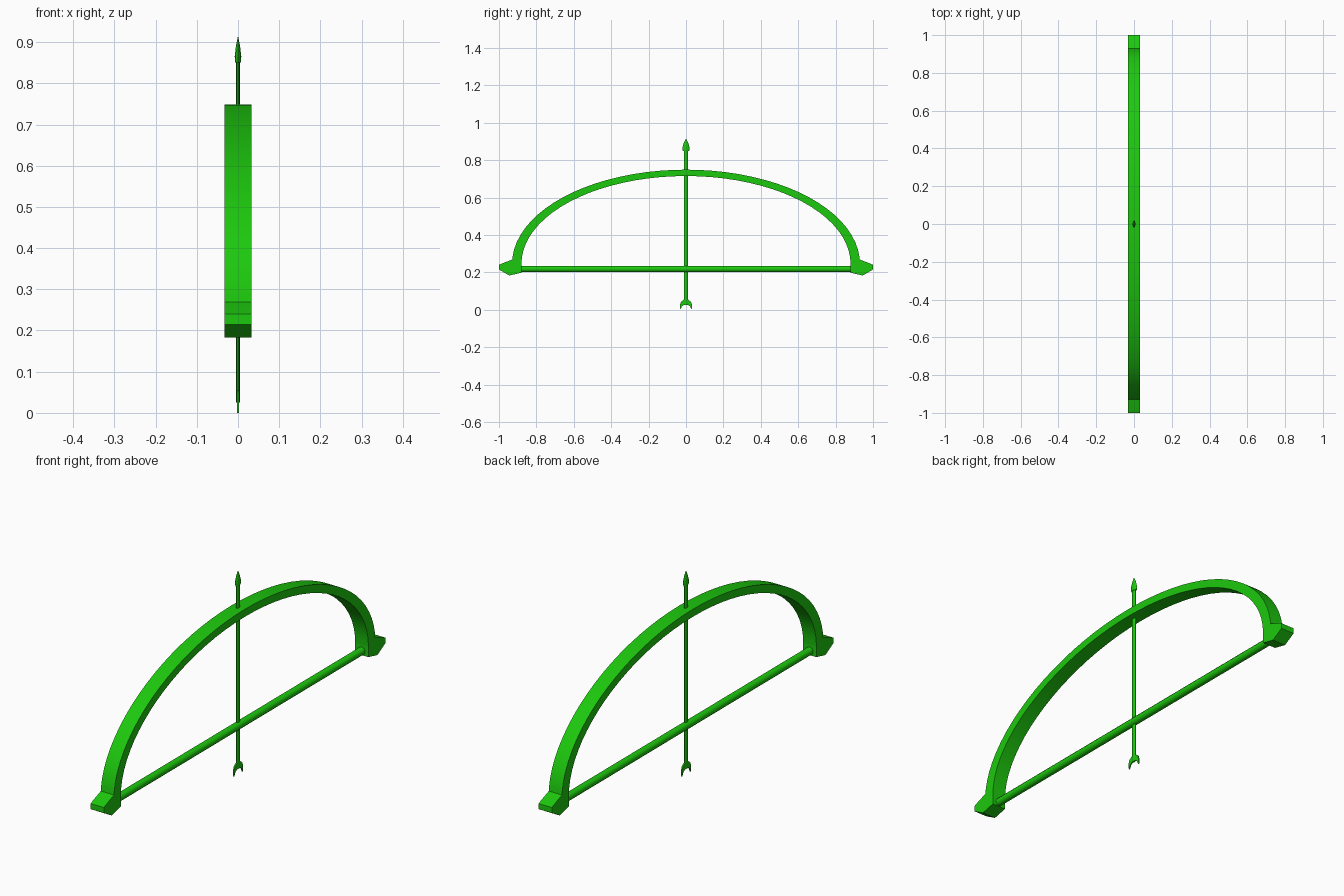
import bpy, bmesh
from math import pi, sin, cos
from mathutils import Matrix

cube = bpy.data.objects.get("Cube")
if cube:
    bpy.data.objects.remove(cube, do_unlink=True)

green = bpy.data.materials.new("bright green")
color = (0.012, 0.58, 0.004, 1)
green.diffuse_color = color
green.use_nodes = True
green.node_tree.nodes["Principled BSDF"].inputs["Base Color"].default_value = color


def finish(name, bm, angle=40):
    bmesh.ops.recalc_face_normals(bm, faces=bm.faces)
    mesh = bpy.data.meshes.new(name)
    bm.to_mesh(mesh)
    bm.free()
    mesh.materials.append(green)
    obj = bpy.data.objects.new(name, mesh)
    bpy.context.collection.objects.link(obj)
    bpy.ops.object.select_all(action='DESELECT')
    obj.select_set(True)
    bpy.context.view_layer.objects.active = obj
    bpy.ops.object.shade_smooth_by_angle(angle=angle * pi / 180)
    return obj


def plate(name, outline, half):
    """Extrude a (y, z) outline across x."""
    bm = bmesh.new()
    sides = [[bm.verts.new((x, y, z)) for y, z in outline] for x in (-half, half)]
    for ring in sides:
        bm.faces.new(ring)
    a, b = sides
    for i in range(len(outline)):
        j = (i + 1) % len(outline)
        bm.faces.new((a[i], a[j], b[j], b[i]))
    return finish(name, bm)


def turned(name, profile, flat, sides=8):
    """Stack of (radius, z) rings, flattened along x."""
    bm = bmesh.new()
    rings = [[bm.verts.new((flat * r * cos(2 * pi * k / sides),
                            r * sin(2 * pi * k / sides), z))
              for k in range(sides)] for r, z in profile]
    for a, b in zip(rings, rings[1:]):
        for k in range(sides):
            j = (k + 1) % sides
            bm.faces.new((a[k], a[j], b[j], b[k]))
    bm.faces.new(rings[0])
    bm.faces.new(rings[-1])
    return finish(name, bm, 50)


# Curved limb: square-edged band between two half ellipses
HALF = 0.033
BASE = 0.245
STEPS = 40
bm = bmesh.new()
rings = []
for i in range(STEPS + 1):
    t = pi * i / STEPS
    section = []
    for width, height, x in ((0.93, 0.504, -HALF), (0.93, 0.504, HALF),
                             (0.88, 0.47, HALF), (0.88, 0.47, -HALF)):
        section.append(bm.verts.new((x, width * cos(t), BASE + height * sin(t))))
    rings.append(section)
for a, b in zip(rings, rings[1:]):
    for k in range(4):
        j = (k + 1) % 4
        bm.faces.new((a[k], a[j], b[j], b[k]))
bm.faces.new(rings[0])
bm.faces.new(rings[-1])
finish("bow_limb", bm)

# Hooked tips at both ends of the limb
tip = [(0.88, 0.25), (0.925, 0.27), (0.985, 0.247), (1.0, 0.24),
       (1.0, 0.215), (0.945, 0.183), (0.88, 0.198)]
for side, s in (("left", 1), ("right", -1)):
    plate("bow_tip_" + ("back" if s > 0 else "front"), [(s * y, z) for y, z in tip], HALF)

# Bowstring
bm = bmesh.new()
bmesh.ops.create_cone(bm, cap_ends=True, segments=10, radius1=0.017, radius2=0.017,
                      depth=1.86,
                      matrix=Matrix.Translation((0, 0, 0.218)) @ Matrix.Rotation(pi / 2, 4, 'X'))
finish("bowstring", bm, 50)

# Arrow: flattened shaft, pointed head and forked tail
turned("arrow_shaft", [(0.011, 0.025), (0.011, 0.86)], 0.42)
turned("arrow_head", [(0.017, 0.85), (0.02, 0.865), (0.012, 0.892), (0.001, 0.914)], 0.4)
half_tail = [(0.012, 0.054), (0.027, 0.042), (0.033, 0.022), (0.03, 0.0),
             (0.022, 0.018), (0.01, 0.026)]
tail = half_tail + [(-y, z) for y, z in reversed(half_tail)]
plate("arrow_tail", tail, 0.003)
